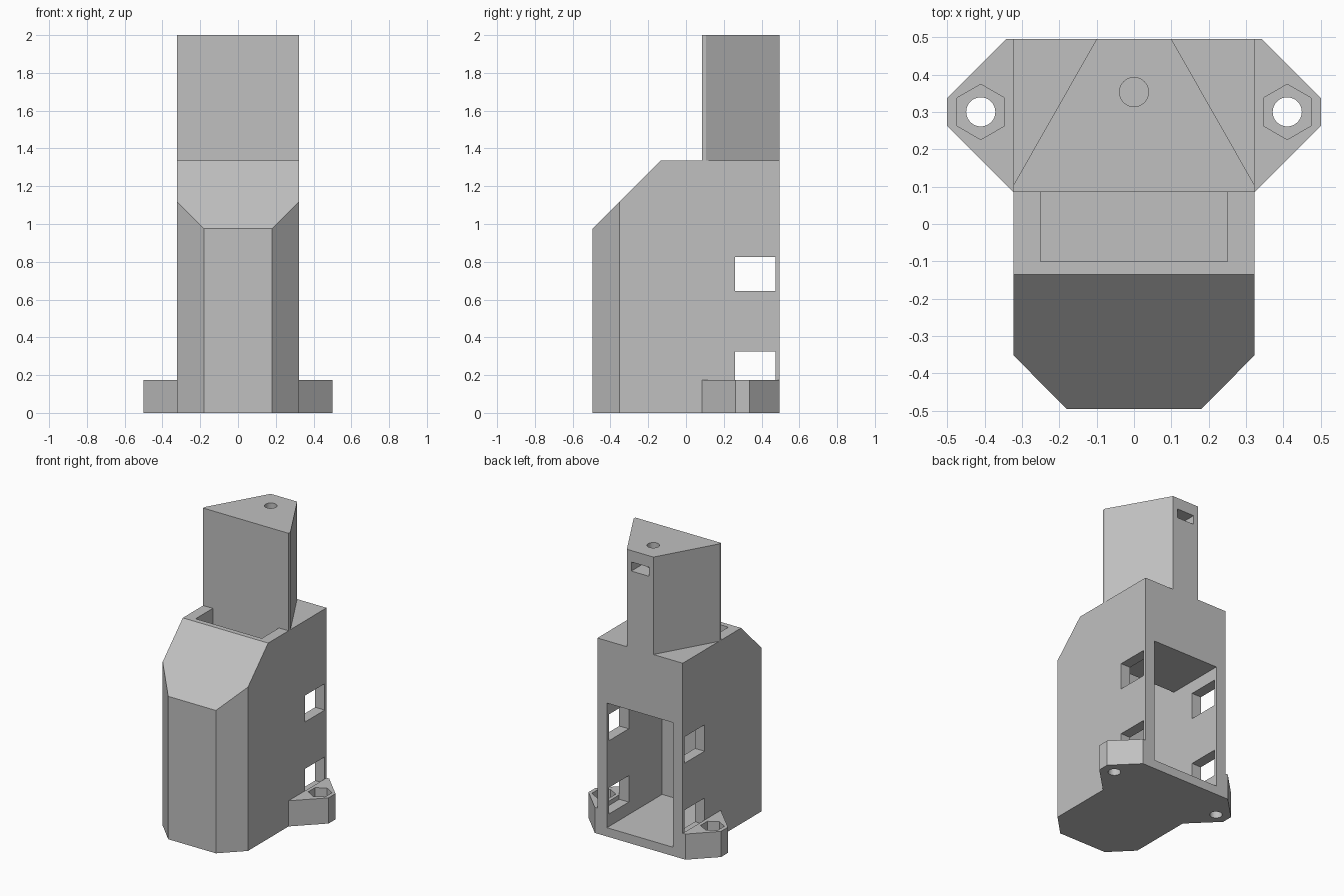
import bpy
import bmesh
from math import pi, sin, cos
from mathutils import Vector

cube = bpy.data.objects.get("Cube")
if cube:
    bpy.data.objects.remove(cube, do_unlink=True)

GREY = (0.53, 0.53, 0.53, 1.0)
grey = bpy.data.materials.new("plain grey")
grey.use_nodes = True
grey.diffuse_color = GREY
grey.node_tree.nodes["Principled BSDF"].inputs["Base Color"].default_value = GREY


def prism(name, outline, lo, hi, axis="z", slope=None):
    """Extrude an outline along z (x, y points) or along x (y, z points)."""
    bm = bmesh.new()
    place = (lambda a, b: (a, b, lo)) if axis == "z" else (lambda a, b: (lo, a, b))
    face = bm.faces.new([bm.verts.new(place(a, b)) for a, b in outline])
    new = bmesh.ops.extrude_face_region(bm, geom=[face])["geom"]
    step = Vector((0, 0, hi - lo)) if axis == "z" else Vector((hi - lo, 0, 0))
    bmesh.ops.translate(bm, vec=step, verts=[v for v in new if isinstance(v, bmesh.types.BMVert)])
    if slope:
        cut = bmesh.ops.bisect_plane(bm, geom=bm.verts[:] + bm.edges[:] + bm.faces[:],
                                     plane_co=slope[0], plane_no=slope[1], clear_outer=True)
        rim = [e for e in cut["geom_cut"] if isinstance(e, bmesh.types.BMEdge)]
        bmesh.ops.contextual_create(bm, geom=rim)
    bmesh.ops.recalc_face_normals(bm, faces=bm.faces[:])
    mesh = bpy.data.meshes.new(name)
    bm.to_mesh(mesh)
    bm.free()
    mesh.materials.append(grey)
    obj = bpy.data.objects.new(name, mesh)
    bpy.context.collection.objects.link(obj)
    return obj


def rect(a0, a1, b0, b1):
    return [(a0, b0), (a1, b0), (a1, b1), (a0, b1)]


def ring(x, y, radius, sides):
    """Regular polygon with a corner pointing towards +y."""
    return [(x + radius * sin(2 * pi * i / sides), y + radius * cos(2 * pi * i / sides))
            for i in range(sides)]


def carve(target, cutter):
    mod = target.modifiers.new("cut", "BOOLEAN")
    mod.operation = "DIFFERENCE"
    mod.solver = "EXACT"
    mod.object = cutter
    cutter.hide_render = True
    with bpy.context.temp_override(object=target, active_object=target):
        bpy.ops.object.modifier_apply(modifier=mod.name)
    bpy.data.objects.remove(cutter, do_unlink=True)


W, BACK, FRONT, STEP = 0.322, 0.495, -0.495, 0.085
BODY_TOP, EAR_TOP = 1.335, 0.175

# Main body with bevelled front corners and a sloping shoulder
plan = [(-W, BACK), (-W, -0.352), (-0.18, FRONT), (0.18, FRONT), (W, -0.352), (W, BACK)]
body = prism("main_body", plan, 0, BODY_TOP, slope=((0, -0.135, BODY_TOP), (0, -1, 1)))

# Compartment open at the back, with a shaft rising to the top
cavity = [(0.6, 0.06), (0.6, 0.91), (STEP, 0.91), (STEP, 1.5), (-0.1, 1.5), (-0.1, 0.06)]
carve(body, prism("cavity_cutter", cavity, -0.25, 0.25, "x"))

# Two strap windows through both side walls
for top in (0.325, 0.825):
    carve(body, prism("window_cutter", rect(0.26, 0.475, top - 0.18, top), -0.5, 0.5, "x"))

# Tapered tower with a screw hole and a nut slot at the back
tower_plan = [(-W, STEP), (W, STEP), (W, 0.105), (0.1, BACK), (-0.1, BACK), (-W, 0.105)]
tower = prism("tower", tower_plan, BODY_TOP, 2)
carve(tower, prism("screw_cutter", ring(0, 0.353, 0.039, 32), 1.7, 2.1))
carve(tower, prism("nut_slot_cutter", rect(-0.066, 0.066, 0.285, 0.6), 1.86, 1.922))

# Mounting ears with a through hole and hexagonal nut pocket
for side, label in ((1, "left"), (-1, "right")):
    outline = [(W, STEP), (0.5, 0.262), (0.5, 0.337), (0.342, BACK), (W, BACK)]
    ear = prism(label + "_mounting_ear", [(side * x, y) for x, y in outline], 0, EAR_TOP)
    carve(ear, prism("bolt_cutter", ring(side * 0.41, 0.3, 0.039, 32), -0.1, 0.3))
    carve(ear, prism("pocket_cutter", ring(side * 0.41, 0.3, 0.074, 6), 0.08, 0.3))
